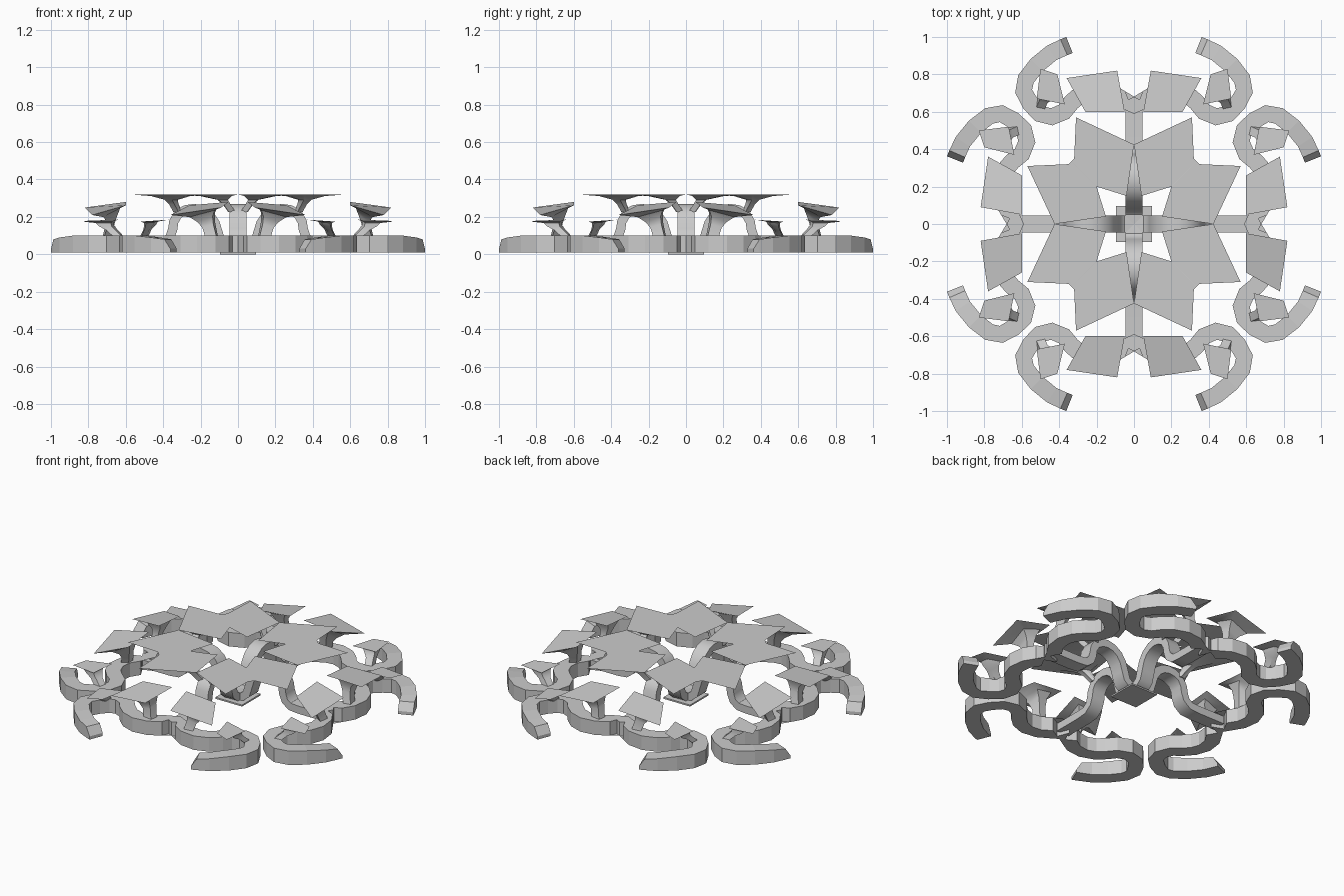
import bpy, bmesh
from mathutils import Vector, Matrix

if "Cube" in bpy.data.objects:
    bpy.data.objects.remove(bpy.data.objects["Cube"])

# the eight symmetries of the square (4 turns, each with a mirror)
TURNS = [Matrix(((1, 0, 0), (0, 1, 0), (0, 0, 1))), Matrix(((0, -1, 0), (1, 0, 0), (0, 0, 1))),
         Matrix(((-1, 0, 0), (0, -1, 0), (0, 0, 1))), Matrix(((0, 1, 0), (-1, 0, 0), (0, 0, 1)))]
MIRROR = Matrix(((-1, 0, 0), (0, 1, 0), (0, 0, 1)))
EIGHT = TURNS + [t @ MIRROR for t in TURNS]


def make(name, rings, transforms, smooth=None):
    """Skin a list of closed rings and repeat it with the given symmetries."""
    bm = bmesh.new()
    for m in transforms:
        vs = [[bm.verts.new(m @ Vector(p)) for p in r] for r in rings]
        n = len(rings[0])
        for a, b in zip(vs, vs[1:]):
            for i in range(n):
                j = (i + 1) % n
                bm.faces.new((a[i], a[j], b[j], b[i]))
        bm.faces.new(vs[0][::-1])
        bm.faces.new(vs[-1])
    bmesh.ops.recalc_face_normals(bm, faces=bm.faces)
    me = bpy.data.meshes.new(name)
    bm.to_mesh(me)
    bm.free()
    ob = bpy.data.objects.new(name, me)
    bpy.context.collection.objects.link(ob)
    if smooth:
        bpy.context.view_layer.objects.active = ob
        ob.select_set(True)
        bpy.ops.object.shade_smooth_by_angle(angle=smooth)
        ob.select_set(False)
    return ob


def normals(pts):
    """Mitred 2D normals along an open path."""
    out = []
    for i in range(len(pts)):
        a, b = Vector(pts[max(i - 1, 0)]), Vector(pts[min(i + 1, len(pts) - 1)])
        t = (b - a).normalized()
        out.append(Vector((-t.y, t.x)))
    return out


def mushroom(name, outline, foot, head, stem=0.16):
    """Slim stem that flares into a thin flat plate."""
    foot, head = Vector(foot), Vector(head)
    rings = []
    for s, h in ((stem, 0), (stem, .45), (stem * 1.4, .7), (.5, .91), (1, 1)):
        c = foot.lerp(head, min(1, h * 1.3))
        ring = []
        for p in outline:
            q = c + (Vector(p) - head) * s
            q.z = foot.z + (p[2] - foot.z) * h
            ring.append(q)
        rings.append(ring)
    return make(name, rings, EIGHT, 0.6)


# S-shaped outer scrolls, tips sloping to the ground
path = [(.345, .957), (.375, .945), (.44, .915), (.52, .85), (.578, .775), (.59, .71), (.555, .645),
        (.505, .59), (.44, .573), (.375, .6), (.335, .65), (.285, .695), (.215, .72),
        (.135, .71), (.07, .67), (0, .635)]
tops = [.03, .08, .09] + [.1] * 13
nrm = normals(path)
nrm[-1] = Vector((0, 1))
rings = []
for p, n, t in zip(path, nrm, tops):
    a, b = Vector(p) + n * .046, Vector(p) - n * .046
    rings.append([(a.x, a.y, .01), (b.x, b.y, .01), (b.x, b.y, t), (a.x, a.y, t)])
make("scroll", rings, EIGHT)

# four arched arms from the centre to the scroll joints
arch = [(0, .03), (.06, .035), (.09, .06), (.105, .11), (.122, .165), (.15, .208), (.19, .235),
        (.235, .245), (.28, .238), (.32, .215), (.343, .175), (.35, .13), (.365, .09),
        (.4, .063), (.46, .058), (.65, .058)]
rings = []
for p, n in zip(arch, normals(arch)):
    a, b = Vector(p) + n * .025, Vector(p) - n * .025
    rings.append([(-.045, a.x, a.y), (.045, a.x, a.y), (.045, b.x, b.y), (-.045, b.x, b.y)])
make("arched_arm", rings, TURNS, 0.6)

# square foot under the centre
sq = [(-.095, -.095), (.095, -.095), (.095, .095), (-.095, .095)]
make("centre_foot", [[(x, y, z) for x, y in sq] for z in (0, .01)], [TURNS[0]])

# top star plates
z = .32
mushroom("star_plate", [(0, .425, z), (.31, .57, z), (.32, .35, z), (.335, .335, z), (.2, .2, z), (.04, .15, z)],
         (.02, .32, .225), (.07, .36, z), .12)

# tilted middle plates
mushroom("tilted_plate", [(.09, .82, .25), (.36, .78, .21), (.26, .6, .262), (.05, .6, .28)],
         (.13, .69, .09), (.16, .66, .25), .22)

# small outer plates
mushroom("small_plate", [(.5, .83, .175), (.41, .8, .18), (.37, .64, .185), (.52, .67, .175)],
         (.515, .62, .09), (.485, .69, .18), .3)
